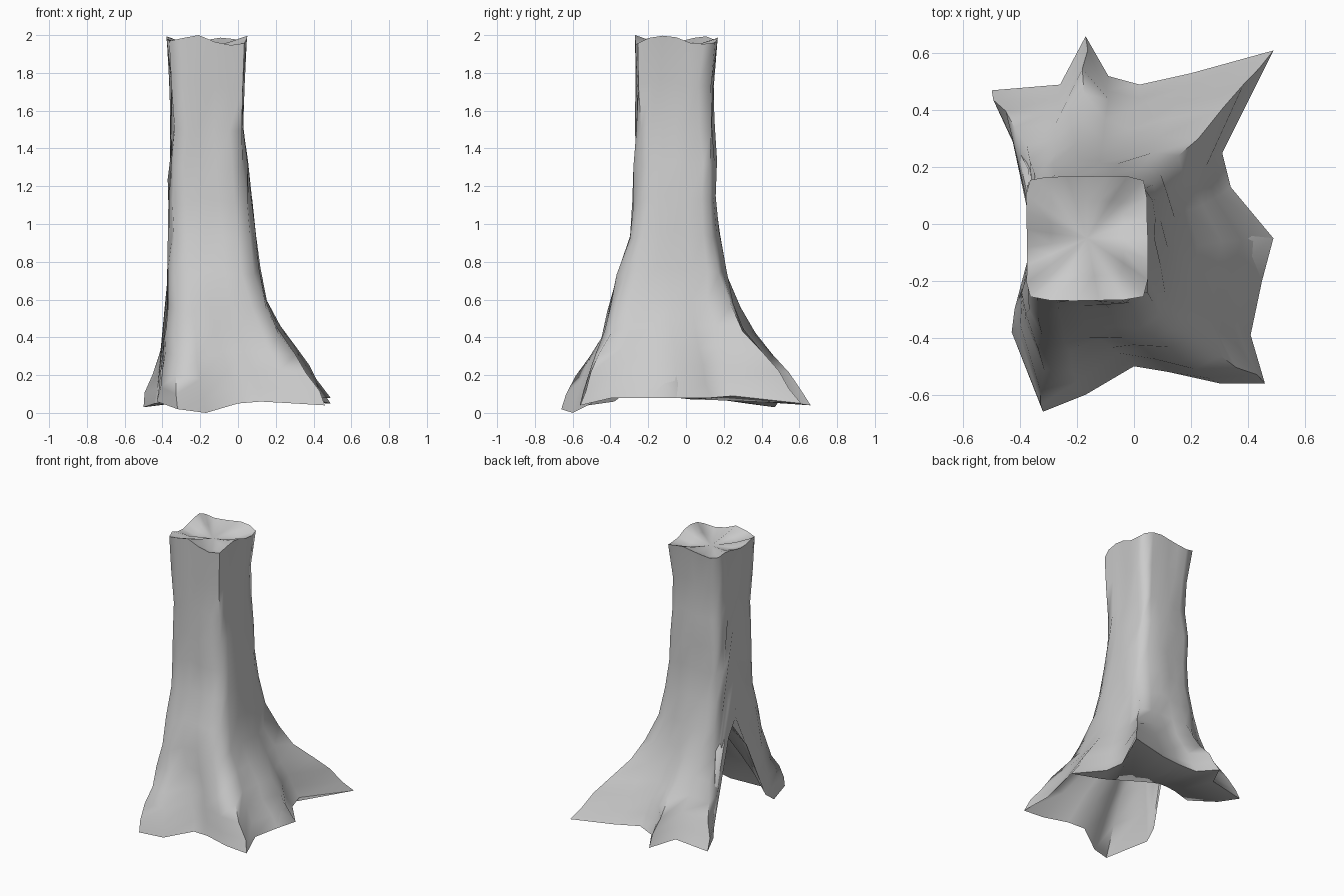
import bpy, bmesh, math, random

if "Cube" in bpy.data.objects:
    bpy.data.objects.remove(bpy.data.objects["Cube"])
random.seed(4)

# Bottom rim by side; the left side rises into an open arch
FRONT = [(-.32, -.66, .02), (-.17, -.60, .00), (0, -.50, .05), (.12, -.52, .06), (.30, -.56, .05)]
RIGHT = [(.46, -.56, .04), (.41, -.39, .08), (.45, -.20, .08), (.49, -.05, .08), (.34, .13, .08),
         (.31, .25, .09)]
BACK = [(.49, .61, .05), (.20, .53, .06), (.02, .49, .08), (-.09, .52, .06), (-.17, .66, .04),
        (-.26, .49, .06)]
LEFT = [(-.50, .47, .03), (-.44, .32, .05), (-.37, .19, .60), (-.36, 0, .72), (-.37, -.17, .50),
        (-.42, -.30, .12), (-.43, -.38, .06)]
SIDES = [FRONT, RIGHT, BACK, LEFT]

# Inner edge of the underside below the back right roots, keyed by side and point
INNER = {(1, 4): (.30, .04), (1, 5): (.22, .09), (2, 0): (.14, .14), (2, 1): (.06, .19),
         (2, 2): (-.02, .23), (2, 3): (-.09, .23), (2, 4): (-.16, .22), (2, 5): (-.23, .20),
         (3, 0): (-.30, .18)}

# Trunk section by height: z, x min, x max, y min, y max, root flare
SECTIONS = [(0, -.37, .14, -.37, .22, 1), (.05, -.37, .14, -.37, .22, 1),
            (.2, -.37, .14, -.37, .22, .76), (.4, -.37, .14, -.37, .22, .35),
            (.6, -.365, .12, -.375, .21, .10), (.8, -.37, .10, -.34, .19, .02),
            (1.0, -.36, .08, -.28, .16, 0), (1.2, -.37, .06, -.27, .15, 0),
            (1.4, -.35, .04, -.27, .16, 0), (1.6, -.35, .03, -.26, .13, 0),
            (1.8, -.36, .03, -.26, .15, 0), (2.0, -.38, .05, -.27, .17, 0)]
CORNERS = [(-1, -1), (1, -1), (1, 1), (-1, 1)]
LEVELS = [0, .04, .09, .14, .2, .27, .36, .46, .56, .66, .76, .88, 1]


def section(z):
    for a, b in zip(SECTIONS, SECTIONS[1:]):
        if z <= b[0]:
            t = (z - a[0]) / (b[0] - a[0])
            return [p + (q - p) * t for p, q in zip(a, b)][1:]
    return SECTIONS[-1][1:]


def square_point(side, k, s):
    # Rounded square, sharper towards the broken top
    a, b = CORNERS[side], CORNERS[(side + 1) % 4]
    t = k / len(SIDES[side])
    u, v = [a[j] + (b[j] - a[j]) * t for j in (0, 1)]
    e = 4.5 + 7 * s ** 4
    pull = (abs(u) ** e + abs(v) ** e) ** (-1 / e)
    return u * pull, v * pull


def trunk_point(side, k, s, top):
    bx, by, bz = SIDES[side][k]
    z = bz + (top - bz) * s
    x0, x1, y0, y1, w = section(z)
    if s == 0:
        w = 1
    u, v = square_point(side, k, s)
    x = (x0 + x1) / 2 + u * (x1 - x0) / 2
    y = (y0 + y1) / 2 + v * (y1 - y0) / 2
    n = .011 if 0 < s < 1 else 0
    return (x + (bx - x) * w + random.uniform(-n, n),
            y + (by - y) * w + random.uniform(-n, n), z)


# Trunk with flared roots
bm = bmesh.new()
keys = [(side, k) for side in range(4) for k in range(len(SIDES[side]))]
N = len(keys)


def bridge(lo, hi):
    for i in range(N):
        j = (i + 1) % N
        quad = list(dict.fromkeys((lo[i], lo[j], hi[j], hi[i])))
        if len(quad) > 2:
            bm.faces.new(quad)


def close(ring, point):
    centre = bm.verts.new(point)
    for i in range(N):
        bm.faces.new((ring[i], ring[(i + 1) % N], centre))


tops = [1.975 + .02 * math.sin(i * 1.1) + random.uniform(-.01, .005) for i in range(N)]
tops[2] = 2.0
rings = [[bm.verts.new(trunk_point(side, k, s, tops[i])) for i, (side, k) in enumerate(keys)]
         for s in LEVELS]

# Dished broken top
cx, cy = -.165, -.05
rings.append([bm.verts.new((cx + (v.co.x - cx) * .6, cy + (v.co.y - cy) * .6, v.co.z - .03))
              for v in rings[-1]])
for lo, hi in zip(rings, rings[1:]):
    bridge(lo, hi)
close(rings[-1], (cx, cy, 1.93))

# Underside of the back right roots
rim = rings[0]
inner = [bm.verts.new((*INNER[key], .07)) if key in INNER else v for key, v in zip(keys, rim)]
bridge(inner, rim)

# Hollow inside the arch
hx, hy, hz = -.13, -.06, .72
lining = [inner]
for t in (.2, .42, .66):
    lining.append([bm.verts.new((v.co.x + (hx - v.co.x) * t, v.co.y + (hy - v.co.y) * t,
                                 v.co.z + (hz - v.co.z) * t ** .85)) for v in inner])
for lo, hi in zip(lining, lining[1:]):
    bridge(hi, lo)
close(lining[-1][::-1], (hx, hy, hz))

mesh = bpy.data.meshes.new("tree_trunk")
bm.to_mesh(mesh)
bm.free()
trunk = bpy.data.objects.new("tree_trunk", mesh)
bpy.context.collection.objects.link(trunk)
bpy.context.view_layer.objects.active = trunk
trunk.select_set(True)
bpy.ops.object.shade_smooth_by_angle(angle=math.radians(75))
